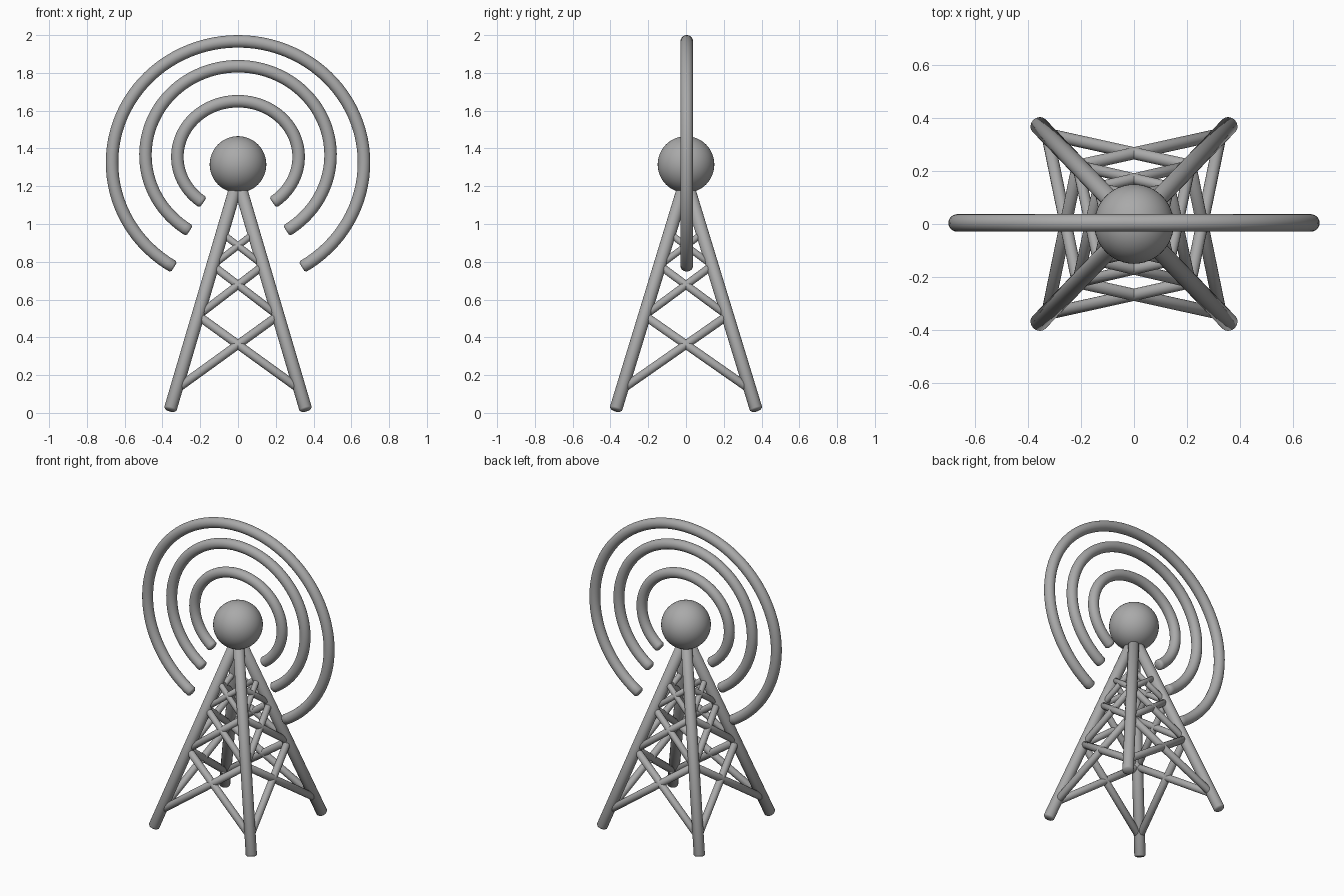
import bpy, bmesh, math
from mathutils import Vector

if "Cube" in bpy.data.objects:
    bpy.data.objects.remove(bpy.data.objects["Cube"])

grey = bpy.data.materials.new("mid grey")
grey.diffuse_color = (0.4, 0.4, 0.4, 1)
grey.use_nodes = True
grey.node_tree.nodes["Principled BSDF"].inputs["Base Color"].default_value = grey.diffuse_color


def finish(bm, name):
    bmesh.ops.recalc_face_normals(bm, faces=bm.faces)
    mesh = bpy.data.meshes.new(name)
    bm.to_mesh(mesh)
    bm.free()
    mesh.materials.append(grey)
    obj = bpy.data.objects.new(name, mesh)
    bpy.context.collection.objects.link(obj)
    bpy.ops.object.select_all(action='DESELECT')
    obj.select_set(True)
    bpy.context.view_layer.objects.active = obj
    bpy.ops.object.shade_smooth_by_angle(angle=math.radians(50))
    return obj


def tube(bm, path, r, sides=24, bevel=0.009):
    """Round bar along a path, with softened flat ends."""
    n = len(path)
    tans = [(path[min(i + 1, n - 1)] - path[max(i - 1, 0)]).normalized() for i in range(n)]
    stations = [(path[0], tans[0], r - bevel), (path[0] + tans[0] * bevel, tans[0], r)]
    stations += [(p, t, r) for p, t in zip(path[1:-1], tans[1:-1])]
    stations += [(path[-1] - tans[-1] * bevel, tans[-1], r), (path[-1], tans[-1], r - bevel)]
    rings = []
    for p, t, rad in stations:
        v = t.cross(Vector((0, 1, 0))).normalized()
        u = v.cross(t)
        rings.append([bm.verts.new(p + rad * (u * math.cos(a) + v * math.sin(a)))
                      for a in (2 * math.pi * k / sides for k in range(sides))])
    for a, b in zip(rings, rings[1:]):
        for k in range(sides):
            j = (k + 1) % sides
            bm.faces.new((a[k], a[j], b[j], b[k]))
    bm.faces.new(rings[0])
    bm.faces.new(rings[-1])


# Four leaning legs
FOOT_X, FOOT_Y, FOOT_Z, APEX = 0.36, 0.373, 0.014, 1.22
CORNERS = [(-1, -1), (1, -1), (1, 1), (-1, 1)]


def on_leg(corner, z):
    s = 0.012 + (1 - 0.012) * (APEX - z) / (APEX - FOOT_Z)
    return Vector((corner[0] * FOOT_X * s, corner[1] * FOOT_Y * s, z))


bm = bmesh.new()
for c in CORNERS:
    tube(bm, [on_leg(c, FOOT_Z), on_leg(c, APEX)], 0.034)
finish(bm, "tower_legs")

# Crossed braces on every side, three tiers
LEVELS = [0.125, 0.515, 0.78, 0.95]
RADII = [0.023, 0.021, 0.018]
bm = bmesh.new()
for i, c in enumerate(CORNERS):
    d = CORNERS[(i + 1) % 4]
    for lo, hi, r in zip(LEVELS, LEVELS[1:], RADII):
        tube(bm, [on_leg(c, lo), on_leg(d, hi)], r, 16, 0.004)
        tube(bm, [on_leg(d, lo), on_leg(c, hi)], r, 16, 0.004)
finish(bm, "cross_braces")

# Ball on top of the tower
bm = bmesh.new()
bmesh.ops.create_uvsphere(bm, u_segments=48, v_segments=24, radius=0.15)
bmesh.ops.translate(bm, verts=bm.verts, vec=(0, 0, 1.315))
finish(bm, "antenna_ball")

# Signal arcs: name, half width, half height, centre height, gap angle from straight down
for name, rx, rz, cz, gap in [("inner_wave", 0.321, 0.295, 1.355, 35),
                              ("middle_wave", 0.49, 0.47, 1.365, 31.5),
                              ("outer_wave", 0.667, 0.642, 1.325, 30.5)]:
    bm = bmesh.new()
    path = []
    for i in range(81):
        a = math.radians(gap + (360 - 2 * gap) * i / 80)
        path.append(Vector((-rx * math.sin(a), 0.004, cz - rz * math.cos(a))))
    tube(bm, path, 0.033)
    finish(bm, name)
